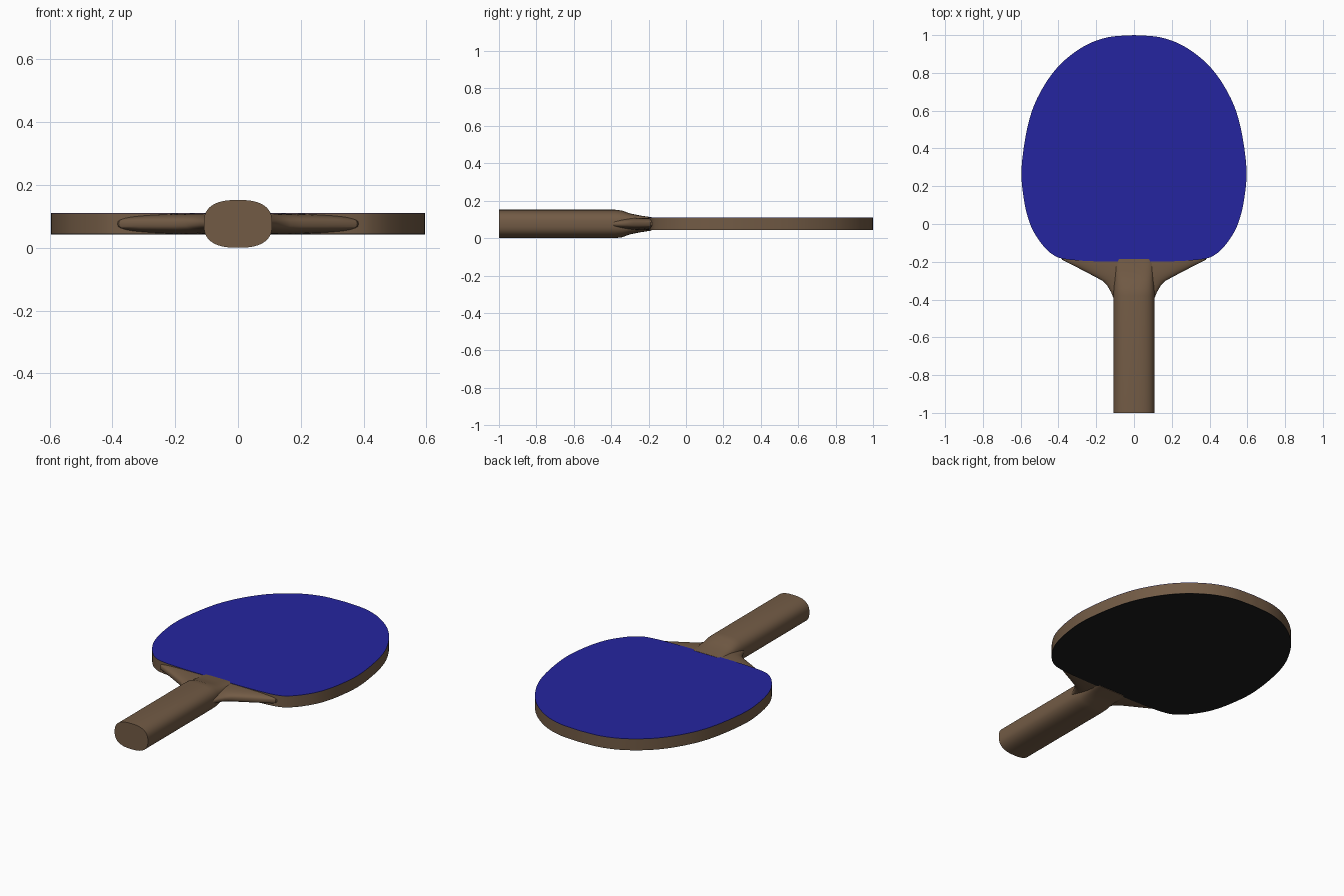
import bpy, bmesh, math
from mathutils import Vector

if "Cube" in bpy.data.objects:
    bpy.data.objects.remove(bpy.data.objects["Cube"])

ZC = 0.076  # mid-plane height


def material(name, rgb):
    m = bpy.data.materials.new(name)
    m.diffuse_color = (*rgb, 1)
    m.use_nodes = True
    m.node_tree.nodes["Principled BSDF"].inputs["Base Color"].default_value = m.diffuse_color
    return m


def loft(name, rings, mat, angle=35):
    """Skin a list of closed point rings and cap both ends."""
    bm = bmesh.new()
    loops = [[bm.verts.new(p) for p in r] for r in rings]
    n = len(loops[0])
    for a, b in zip(loops, loops[1:]):
        for i in range(n):
            j = (i + 1) % n
            bm.faces.new((a[i], a[j], b[j], b[i]))
    bm.faces.new(loops[0])
    bm.faces.new(loops[-1])
    bmesh.ops.recalc_face_normals(bm, faces=bm.faces)
    me = bpy.data.meshes.new(name)
    bm.to_mesh(me)
    bm.free()
    ob = bpy.data.objects.new(name, me)
    bpy.context.collection.objects.link(ob)
    me.materials.append(mat)
    bpy.context.view_layer.objects.active = ob
    ob.select_set(True)
    bpy.ops.object.shade_smooth_by_angle(angle=math.radians(angle))
    ob.select_set(False)
    return ob


def section(y, hw, hh, e, n=48):
    """Superellipse cross-section in the xz plane."""
    pts = []
    for i in range(n):
        t = 2 * math.pi * (i + 0.0) / n
        c, s = math.cos(t), math.sin(t)
        pts.append((hw * math.copysign(abs(c) ** (2 / e), c), y,
                    ZC + hh * math.copysign(abs(s) ** (2 / e), s)))
    return pts


def spline(pts, steps=6):
    """Catmull-Rom curve through the given points."""
    v = [Vector(p) for p in pts]
    v = [2 * v[0] - v[1]] + v + [2 * v[-1] - v[-2]]
    out = []
    for a, b, c, d in zip(v, v[1:], v[2:], v[3:]):
        for k in range(steps):
            t = k / steps
            out.append(0.5 * (2 * b + (c - a) * t + (2 * a - 5 * b + 4 * c - d) * t * t
                              + (3 * b - a - 3 * c + d) * t ** 3))
    return out + [v[-2]]


wood = material("wood", (0.17, 0.105, 0.06))
blue = material("blue_rubber", (0.018, 0.018, 0.35))
black = material("black_rubber", (0.012, 0.012, 0.012))

# Half outline of the blade, mirrored into a full loop
half = spline([(0, 1.0), (0.14, 0.988), (0.27, 0.938), (0.40, 0.835), (0.50, 0.69),
               (0.56, 0.53), (0.595, 0.30), (0.583, 0.13), (0.55, 0.0), (0.50, -0.09),
               (0.44, -0.155), (0.37, -0.185), (0.22, -0.197), (0, -0.2)])
outline = half + [Vector((-p.x, p.y)) for p in half[-2:0:-1]]


def plate(name, z0, z1, mat):
    loft(name, [[(p.x, p.y, z) for p in outline] for z in (z0, z1)], mat)


# Blade core and the two rubber sheets
plate("blade", 0.0445, 0.1085, wood)
plate("top_rubber", 0.1085, 0.1105, blue)
plate("bottom_rubber", 0.0425, 0.0445, black)

# Handle, tapering down onto the blade
loft("handle", [section(*r) for r in (
    (-1.0, 0.109, 0.076, 2.6), (-0.38, 0.109, 0.076, 2.6), (-0.34, 0.108, 0.071, 2.8),
    (-0.30, 0.105, 0.056, 3.2), (-0.24, 0.102, 0.044, 4.5), (-0.185, 0.10, 0.036, 6))], wood)

# Neck flaring from the handle out to the blade
loft("neck", [section(*r) for r in (
    (-0.40, 0.106, 0.026, 2.5), (-0.36, 0.122, 0.028, 2.5), (-0.325, 0.142, 0.030, 2.6),
    (-0.30, 0.168, 0.031, 2.7), (-0.28, 0.205, 0.032, 2.8), (-0.25, 0.262, 0.033, 2.9),
    (-0.22, 0.32, 0.033, 3), (-0.19, 0.38, 0.033, 3), (-0.17, 0.39, 0.030, 3))], wood)
